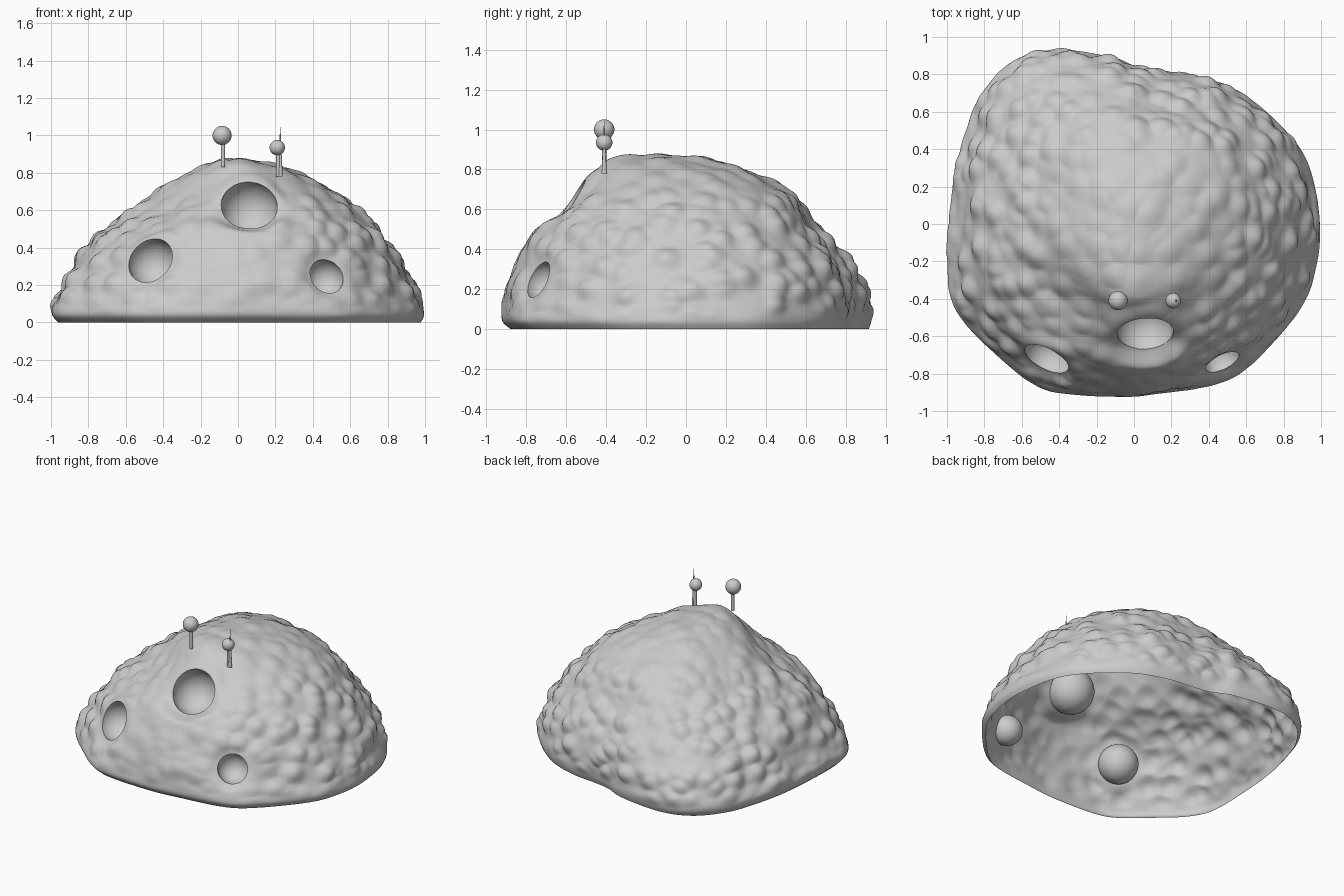
import bpy, bmesh, math
from mathutils import Vector, noise

if "Cube" in bpy.data.objects:
    bpy.data.objects.remove(bpy.data.objects["Cube"])

SEG, SUB = 264, 11

# ground outline of the dome, counter-clockwise seen from above
OUTLINE = [(.99, 0), (.93, .32), (.78, .53), (.565, .705), (.35, .785), (.16, .81), (.03, .835),
           (-.13, .9), (-.45, .935), (-.67, .865), (-.83, .68), (-.91, .46), (-.96, .24),
           (-.985, 0), (-.99, -.35), (-.91, -.535), (-.72, -.72), (-.56, -.855), (-.4, -.91),
           (-.08, -.925), (.14, -.905), (.46, -.855), (.645, -.74), (.886, -.46), (.97, -.24)]
# height, x min, x max, y min, y max of each level
LEVELS = [(0, -.955, .975, -.885, .91), (.04, -.99, .993, -.925, .925), (.1, -.99, .98, -.925, .93),
          (.2, -.94, .94, -.905, .915), (.3, -.89, .89, -.87, .87), (.4, -.82, .83, -.82, .795),
          (.5, -.715, .75, -.765, .71), (.6, -.575, .655, -.655, .625), (.7, -.45, .525, -.53, .515),
          (.8, -.28, .32, -.45, .32), (.863, -.125, .125, -.37, .065), (.882, -.03, -.03, -.2, -.2)]
# round sockets in the face: opening centre, facing direction, radius
SOCKETS = [(Vector((.06, -.58, .62)), Vector((.06, -.86, .48)).normalized(), .152),
           (Vector((-.467, -.72, .33)), Vector((-.4, -.81, .4)).normalized(), .13),
           (Vector((.472, -.735, .245)), Vector((.4, -.83, .38)).normalized(), .1)]
# hollow in the front left shoulder: centre, width, depth
HOLLOW = (Vector((-.38, -.42, .62)), .2, .035)


def spline(a, b, c, d, t):
    return [.5 * (2*q + (r-p)*t + (2*p-5*q+4*r-s)*t*t + (3*q-p-3*r+s)*t**3)
            for p, q, r, s in zip(a, b, c, d)]


def ease(x):
    x = min(1, max(0, x))
    return x * x * (3 - 2 * x)


def wart(co):
    """Bump height: rows of warts, calmer on the face and the crown."""
    p = Vector((co.x * 7.8, co.y * 7.8, co.z * 8.8))
    d = min(noise.voronoi(p)[0][0], .8)
    face = math.exp(-((co.x / .55)**2 + ((co.y + .8) / .4)**2))
    amp = .018 * (1 - .65 * face) * (1 - .6 * ease((co.z - .5) / .3)) * ease((co.z - .03) / .12)
    hollow = HOLLOW[2] * math.exp(-((co - HOLLOW[0]).length / HOLLOW[1])**2)
    return (amp * (.2 + math.cos(math.pi * d / .8)) - hollow
            + .01 * ease(co.z / .15) * noise.noise(co * 5))


def finish(bm, name):
    me = bpy.data.meshes.new(name)
    bm.to_mesh(me)
    bm.free()
    ob = bpy.data.objects.new(name, me)
    bpy.context.collection.objects.link(ob)
    return ob


def smooth(ob, angle=55):
    bpy.ops.object.select_all(action='DESELECT')
    bpy.context.view_layer.objects.active = ob
    ob.select_set(True)
    bpy.ops.object.shade_smooth_by_angle(angle=math.radians(angle))


def ball(name, loc, r, seg=32):
    bm = bmesh.new()
    bmesh.ops.create_uvsphere(bm, u_segments=seg, v_segments=seg // 2, radius=r)
    bmesh.ops.translate(bm, verts=bm.verts, vec=loc)
    return finish(bm, name)


def rod(name, x, y, z0, z1, r0, r1):
    bm = bmesh.new()
    bmesh.ops.create_cone(bm, cap_ends=True, segments=16, radius1=r0, radius2=r1, depth=z1 - z0)
    bmesh.ops.translate(bm, verts=bm.verts, vec=(x, y, (z0 + z1) / 2))
    return finish(bm, name)


# dome: lofted levels, closed for the cutting step
n = len(OUTLINE)
loop = []
for i in range(SEG):
    f = i * n / SEG
    k = int(f)
    loop.append(Vector(spline(*[OUTLINE[(k + j) % n] for j in (-1, 0, 1, 2)], f - k)))
bm = bmesh.new()
rings = []
last = len(LEVELS) - 1
for i in range(last * SUB):
    k, t = divmod(i, SUB)
    pts = [LEVELS[min(max(k + j, 0), last)] for j in (-1, 0, 1, 2)]
    z, x0, x1, y0, y1 = spline(*pts, t / SUB)
    ring = []
    for p in loop:
        c = p.normalized()
        w = min(1, max(0, z) * (1.4 - .7 * c.y))
        q = Vector((p.x / .99, p.y / .93)).lerp(c, w)
        ring.append(bm.verts.new(((x0+x1)/2 + q.x*(x1-x0)/2, (y0+y1)/2 + q.y*(y1-y0)/2, max(z, 0))))
    rings.append(ring)
for a, b in zip(rings, rings[1:]):
    for i in range(SEG):
        j = (i + 1) % SEG
        bm.faces.new((a[i], a[j], b[j], b[i]))
tip = bm.verts.new((-.03, -.2, LEVELS[-1][0]))
for i in range(SEG):
    bm.faces.new((rings[-1][i], rings[-1][(i + 1) % SEG], tip))
bm.normal_update()
moves = [(v, v.normal * wart(v.co)) for v in bm.verts]
for v, m in moves:
    v.co += m
    # level the skin around each socket
    for c, d, r in SOCKETS:
        off = v.co - c
        w = 1 - ease((off.length / r - .95) / .65)
        v.co -= d * (off.dot(d) * w * .9)
for v in rings[0]:
    v.co.z = 0
bm.faces.new(list(reversed(rings[0])))
bm.normal_update()
dome = finish(bm, "dome_shell")

# sink the sockets
for c, d, r in SOCKETS:
    cutter = ball("socket_cutter", c - d * .02, r, 48)
    cutter.hide_render = True
    mod = dome.modifiers.new("socket", 'BOOLEAN')
    mod.operation, mod.solver, mod.object = 'DIFFERENCE', 'EXACT', cutter
    bpy.context.view_layer.objects.active = dome
    bpy.ops.object.modifier_apply(modifier=mod.name)
    bpy.data.objects.remove(cutter)

# open the underside
bm = bmesh.new()
bm.from_mesh(dome.data)
under = [f for f in bm.faces if all(v.co.z < 1e-4 for v in f.verts)]
bmesh.ops.delete(bm, geom=under, context='FACES')
bm.to_mesh(dome.data)
bm.free()
smooth(dome)

# feelers with ball tips, plus the thin spike on the smaller one
parts = [rod("left_feeler_stem", -.08, -.41, .83, .98, .011, .011),
         ball("left_feeler_ball", (-.085, -.41, 1.0), .051),
         rod("right_feeler_stem", .215, -.41, .78, .92, .011, .011),
         ball("right_feeler_ball", (.21, -.41, .935), .041),
         rod("right_feeler_spike", .226, -.41, .78, 1.045, .013, .001)]
for ob in parts:
    smooth(ob)
